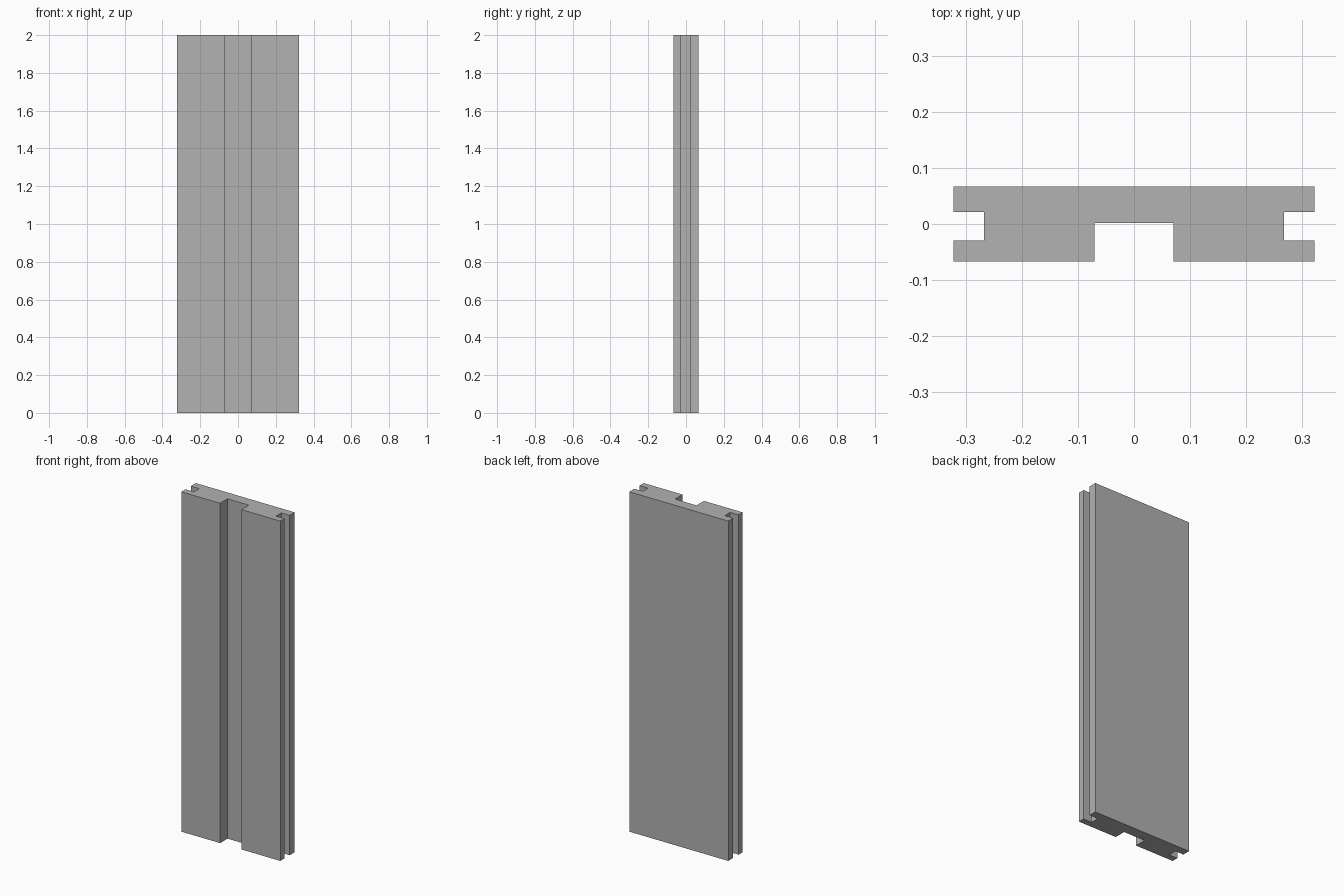
import bpy
import bmesh

cube = bpy.data.objects.get("Cube")
if cube:
    bpy.data.objects.remove(cube, do_unlink=True)

HEIGHT = 2.0

# Plain grey material
grey = bpy.data.materials.new("plain_grey")
grey.use_nodes = True
colour = (0.445, 0.445, 0.445, 1)
grey.diffuse_color = colour
grey.node_tree.nodes["Principled BSDF"].inputs["Base Color"].default_value = colour

# Right half of the cross-section: front groove, edge slot, flat back
half = [
    (0.07, 0.002), (0.07, -0.067),
    (0.322, -0.067), (0.322, -0.029),
    (0.267, -0.029), (0.267, 0.021),
    (0.322, 0.021), (0.322, 0.067),
]
profile = half + [(-x, y) for x, y in reversed(half)]

# Extrude the mirrored section into the grooved panel
bm = bmesh.new()
base = bm.faces.new([bm.verts.new((x, y, 0)) for x, y in profile])
top = bmesh.ops.extrude_face_region(bm, geom=[base], use_keep_orig=True)
verts = [v for v in top["geom"] if isinstance(v, bmesh.types.BMVert)]
bmesh.ops.translate(bm, verts=verts, vec=(0, 0, HEIGHT))
bmesh.ops.recalc_face_normals(bm, faces=bm.faces)

mesh = bpy.data.meshes.new("grooved_panel")
bm.to_mesh(mesh)
bm.free()
mesh.materials.append(grey)
panel = bpy.data.objects.new("grooved_panel", mesh)
bpy.context.collection.objects.link(panel)
